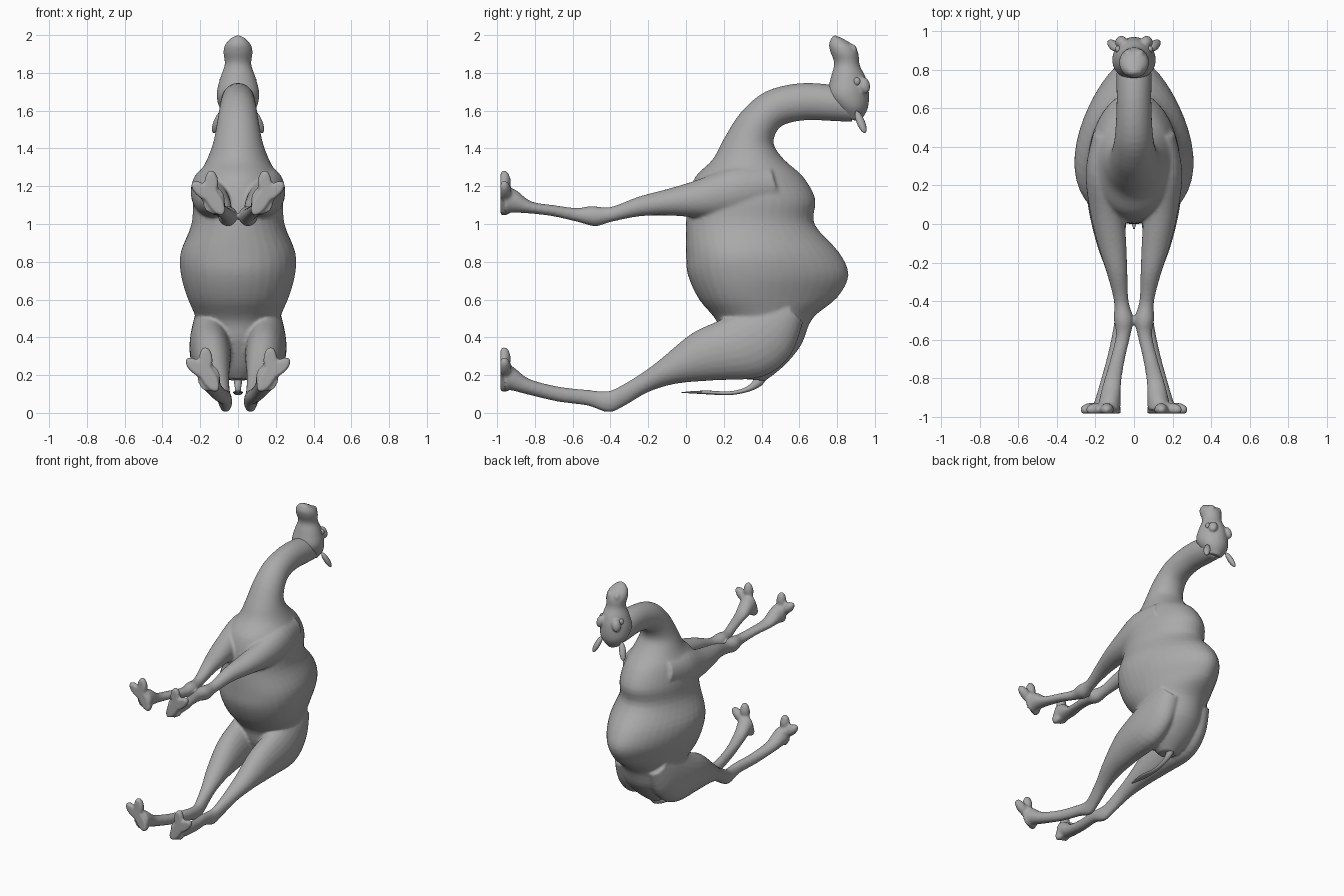
import bpy, bmesh, math
from mathutils import Vector, Matrix

hide = bpy.data.materials.new("grey hide")
hide.diffuse_color = (0.4, 0.4, 0.4, 1)


def spline(rows, steps=4):
    """Smoothly interpolate rows of ring numbers (Catmull-Rom)."""
    out, n = [], len(rows)
    for i in range(n - 1):
        p = [rows[max(0, min(n - 1, i + k))] for k in (-1, 0, 1, 2)]
        for s in range(steps):
            t = s / steps
            out.append([0.5 * (2 * b + (c - a) * t + (2 * a - 5 * b + 4 * c - d) * t * t
                               + (3 * b - a - 3 * c + d) * t ** 3) for a, b, c, d in zip(*p)])
    return out + [list(rows[-1])]


def loft(bm, rows, side=1, n=24):
    """Rings: lower y, z, upper y, z, centre x, half width, narrowing."""
    rings = []
    for ay, az, by, bz, cx, w, k in spline(rows):
        ring = []
        for j in range(n):
            t = 2 * math.pi * j / n
            s = math.sin(t)
            x = cx + w * math.cos(t) * (1 - k * s)
            ring.append(bm.verts.new((side * x, (ay + by) / 2 + (by - ay) / 2 * s,
                                      (az + bz) / 2 + (bz - az) / 2 * s)))
        rings.append(ring)
    for r, q in zip(rings, rings[1:]):
        for j in range(n):
            bm.faces.new((r[j], r[(j + 1) % n], q[(j + 1) % n], q[j]))
    bm.faces.new(rings[0][::-1])
    bm.faces.new(rings[-1])


def blob(bm, centre, size, axis=(0, 0, 1), side=1, floor=None):
    """Ellipsoid whose local z follows axis, optionally flattened on a floor."""
    rot = Vector(axis).to_track_quat('Z', 'Y').to_matrix().to_4x4()
    m = Matrix.Translation(centre) @ rot @ Matrix.Diagonal((*size, 1))
    made = bmesh.ops.create_uvsphere(bm, u_segments=20, v_segments=12, radius=1, matrix=m)
    for v in made['verts']:
        v.co.x *= side
        if floor is not None:
            v.co.y = max(v.co.y, floor)


def finish(bm, name, voxel=None, smooth=4):
    bmesh.ops.recalc_face_normals(bm, faces=bm.faces)
    for f in bm.faces:
        f.smooth = True
    me = bpy.data.meshes.new(name)
    bm.to_mesh(me)
    bm.free()
    me.materials.append(hide)
    ob = bpy.data.objects.new(name, me)
    bpy.context.collection.objects.link(ob)
    if voxel:
        r = ob.modifiers.new("blend", 'REMESH')
        r.mode, r.voxel_size, r.use_smooth_shade = 'VOXEL', voxel, True
        s = ob.modifiers.new("soften", 'SMOOTH')
        s.factor, s.iterations = 0.5, smooth
    return ob


# Torso with hump and curved neck, rump to throat
torso = [(.30, .18, .42, .17, 0, .06, 0), (.25, .25, .52, .25, 0, .14, 0),
         (.19, .38, .61, .36, 0, .20, 0), (.16, .49, .67, .50, 0, .22, .1),
         (.07, .60, .80, .61, 0, .255, .3), (.01, .73, .86, .73, 0, .29, .3),
         (0, .85, .81, .85, 0, .295, .25), (0, 1.0, .68, 1.0, 0, .245, .1),
         (.01, 1.13, .685, 1.13, 0, .235, .1), (.05, 1.25, .62, 1.25, 0, .21, .1),
         (.14, 1.34, .52, 1.34, 0, .165, 0), (.2, 1.45, .465, 1.42, 0, .13, 0),
         (.29, 1.59, .48, 1.49, 0, .11, 0), (.42, 1.70, .53, 1.53, 0, .097, 0),
         (.6, 1.745, .64, 1.55, 0, .09, 0), (.78, 1.735, .78, 1.545, 0, .09, 0),
         (.88, 1.70, .88, 1.54, 0, .08, 0)]
# Legs from shoulder or hip down to the ankle
front_leg = [(.5, 1.12, .45, 1.30, .14, .07, 0), (.3, 1.05, .25, 1.30, .155, .095, 0),
             (.1, 1.035, .05, 1.23, .14, .09, 0), (-.1, 1.045, -.1, 1.185, .115, .075, 0),
             (-.25, 1.04, -.25, 1.145, .088, .054, 0), (-.4, 1.01, -.4, 1.09, .066, .038, 0),
             (-.48, .988, -.5, 1.095, .054, .051, 0), (-.57, 1.01, -.58, 1.085, .056, .038, 0),
             (-.7, 1.04, -.7, 1.10, .085, .038, 0), (-.82, 1.055, -.82, 1.12, .112, .046, 0),
             (-.92, 1.06, -.9, 1.18, .125, .055, 0), (-.96, 1.05, -.96, 1.20, .13, .06, 0)]
hind_leg = [(.62, .48, .48, .62, .13, .08, 0), (.55, .30, .38, .59, .145, .095, 0),
            (.4, .19, .2, .5, .148, .11, 0), (.15, .172, .03, .42, .138, .10, 0),
            (-.05, .155, -.14, .28, .12, .075, 0), (-.2, .11, -.25, .2, .098, .052, 0),
            (-.32, .04, -.38, .125, .076, .037, 0), (-.41, .003, -.44, .115, .066, .035, 0),
            (-.52, .038, -.52, .122, .07, .034, 0), (-.68, .06, -.68, .14, .10, .037, 0),
            (-.85, .10, -.83, .18, .135, .046, 0), (-.93, .12, -.91, .24, .15, .055, 0),
            (-.96, .11, -.96, .26, .155, .06, 0)]
bm = bmesh.new()
loft(bm, torso, n=40)
for side in (1, -1):
    for leg, fx, fz in ((front_leg, .13, 1.13), (hind_leg, .16, .195)):
        loft(bm, leg, side)
        # Foot: pad and two toes
        blob(bm, (fx - .005, -.965, fz - .005), (.066, .04, .09), (.5, 0, .85), side, -.982)
        blob(bm, (fx + .01, -.962, fz + .09), (.034, .036, .065), (.05, 0, 1), side, -.982)
        blob(bm, (fx + .06, -.962, fz + .045), (.036, .036, .072), (.7, 0, .6), side, -.982)
finish(bm, "body_and_legs", .01)

# Head: skull to muzzle, with brows, cheeks and lip
head = [(.84, 1.565, .92, 1.54, 0, .05, 0), (.775, 1.63, .962, 1.61, 0, .10, 0),
        (.748, 1.69, .968, 1.70, 0, .112, .1), (.768, 1.78, .952, 1.775, 0, .092, .1),
        (.785, 1.85, .92, 1.84, 0, .07, 0), (.765, 1.91, .912, 1.905, 0, .077, 0),
        (.757, 1.95, .885, 1.948, 0, .068, 0), (.77, 1.985, .815, 1.99, 0, .035, 0)]
bm = bmesh.new()
loft(bm, head, n=32)
blob(bm, (0, .79, 1.97), (.035, .02, .03))
for side in (1, -1):
    blob(bm, (.068, .945, 1.735), (.032, .026, .045), (-.25, -.2, 1), side)
    blob(bm, (.03, .885, 1.925), (.022, .02, .03), (0, -.4, 1), side)
finish(bm, "head", .008, 3)

# Ears and eyes
for side, tag in ((1, "right"), (-1, "left")):
    bm = bmesh.new()
    blob(bm, (.107, .925, 1.54), (.024, .02, .066), (.04, .04, -.1), side)
    finish(bm, tag + "_ear")
    bm = bmesh.new()
    blob(bm, (.083, .905, 1.755), (.016, .018, .022), (0, 0, 1), side)
    finish(bm, tag + "_eye")

# Tail with flattened tuft
bm = bmesh.new()
loft(bm, [(.43, .19, .40, .25, 0, .03, 0), (.40, .145, .37, .19, 0, .022, 0),
          (.33, .112, .32, .138, 0, .016, 0), (.23, .094, .23, .114, 0, .018, 0),
          (.12, .098, .12, .118, 0, .026, 0), (.03, .103, .03, .115, 0, .018, 0),
          (-.025, .106, -.025, .109, 0, .004, 0)], n=16)
finish(bm, "tail")
